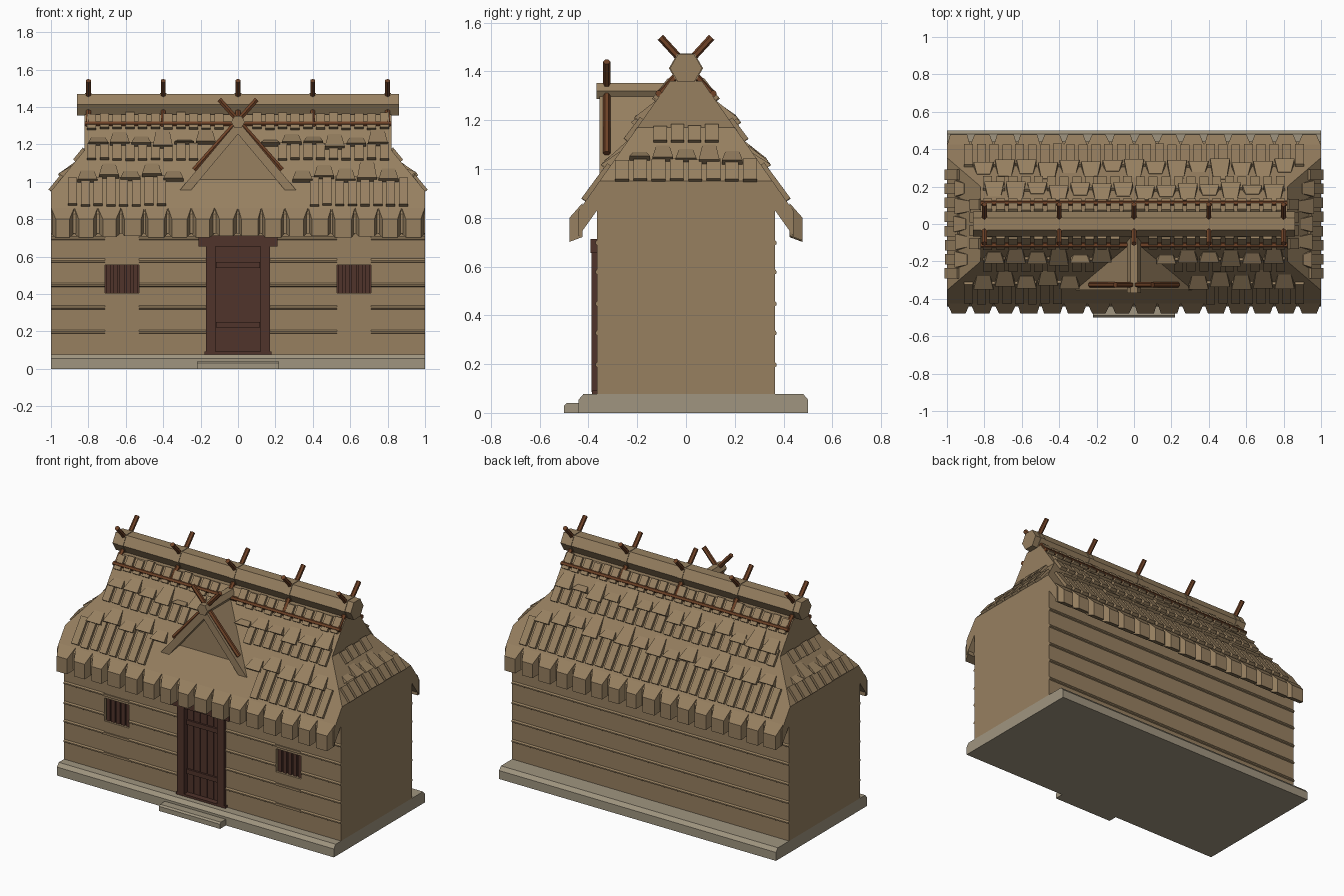
import bpy, bmesh, math, random
from mathutils import Vector

random.seed(4)
if "Cube" in bpy.data.objects:
    bpy.data.objects.remove(bpy.data.objects["Cube"])


def material(name, r, g, b):
    m = bpy.data.materials.new(name)
    m.use_nodes = True
    m.diffuse_color = (r, g, b, 1)
    m.node_tree.nodes["Principled BSDF"].inputs["Base Color"].default_value = (r, g, b, 1)
    return m


TAN = material("thatch tan", 0.31, 0.216, 0.118)
STONE = material("stone grey", 0.35, 0.30, 0.215)
POLE = material("pole brown", 0.16, 0.055, 0.02)
DARK = material("door dark brown", 0.08, 0.033, 0.024)


def finish(name, bm, mat):
    bmesh.ops.recalc_face_normals(bm, faces=bm.faces)
    mesh = bpy.data.meshes.new(name)
    bm.to_mesh(mesh)
    bm.free()
    mesh.materials.append(mat)
    ob = bpy.data.objects.new(name, mesh)
    bpy.context.collection.objects.link(ob)
    return ob


def loft(bm, ring_a, ring_b):
    """Close two matching rings of points into a solid."""
    a = [bm.verts.new(p) for p in ring_a]
    b = [bm.verts.new(p) for p in ring_b]
    bm.faces.new(a)
    bm.faces.new(b[::-1])
    for i in range(len(a)):
        j = (i + 1) % len(a)
        bm.faces.new((a[i], b[i], b[j], a[j]))


def box(bm, x0, x1, y0, y1, z0, z1):
    ring = [(x0, y0), (x1, y0), (x1, y1), (x0, y1)]
    loft(bm, [(x, y, z0) for x, y in ring], [(x, y, z1) for x, y in ring])


def prism_x(bm, profile, x0, x1):
    loft(bm, [(x0, y, z) for y, z in profile], [(x1, y, z) for y, z in profile])


def prism_y(bm, profile, y0, y1):
    loft(bm, [(x, y0, z) for x, z in profile], [(x, y1, z) for x, z in profile])


def rod(bm, start, end, radius, sides=6):
    start, end = Vector(start), Vector(end)
    d = (end - start).normalized()
    u = Vector((0, 1, 0)) if abs(d.y) < 0.9 else Vector((1, 0, 0))
    u = (u - d * u.dot(d)).normalized()
    v = d.cross(u)
    ring = [(u * math.cos(t) + v * math.sin(t)) * radius
            for t in (math.tau * i / sides for i in range(sides))]
    loft(bm, [start + o for o in ring], [end + o for o in ring])


def mirrored(half):
    return half + [(-a, b) for a, b in reversed(half)]


# Stone base and doorstep
bm = bmesh.new()
prism_x(bm, [(-0.44, 0), (-0.44, 0.055), (-0.42, 0.078), (0.48, 0.078), (0.5, 0.055), (0.5, 0)], -1, 1)
finish("stone_base", bm, STONE)
bm = bmesh.new()
prism_x(bm, [(-0.5, 0), (-0.5, 0.03), (-0.49, 0.04), (-0.44, 0.04), (-0.44, 0)], -0.22, 0.22)
finish("door_step", bm, STONE)

# Walls with openings cut for the door and windows
bm = bmesh.new()
box(bm, -1, 1, -0.365, 0.365, 0.078, 0.83)
walls = finish("walls", bm, TAN)
bm = bmesh.new()
box(bm, -0.14, 0.14, -0.5, -0.33, 0.085, 0.68)
for s in (-1, 1):
    box(bm, min(s * 0.53, s * 0.71), max(s * 0.53, s * 0.71), -0.5, -0.32, 0.405, 0.555)
cutter = finish("opening_cutter", bm, TAN)
cutter.hide_render = True
cut = walls.modifiers.new("openings", "BOOLEAN")
cut.operation, cut.object, cut.solver = "DIFFERENCE", cutter, "EXACT"
bpy.context.view_layer.objects.active = walls
bpy.ops.object.modifier_apply(modifier=cut.name)
bpy.data.objects.remove(cutter)

# Horizontal board ledges along front and back, broken by the door
bm = bmesh.new()
for z in (0.2, 0.33, 0.45, 0.58, 0.7):
    for s, x0, x1 in ((1, -1, 1), (-1, -1, -0.71), (-1, -0.53, -0.165),
                      (-1, 0.165, 0.53), (-1, 0.71, 1)):
        prism_x(bm, [(s * 0.36, z - 0.015), (s * 0.372, z - 0.008),
                     (s * 0.372, z), (s * 0.36, z + 0.015)], x0, x1)
    if not 0.4 < z < 0.56:
        for x in (-0.71, 0.53):
            box(bm, x, x + 0.18, -0.372, -0.36, z - 0.01, z + 0.005)
finish("wall_ledges", bm, TAN)

# Door, frame and window bars
bm = bmesh.new()
box(bm, -0.13, 0.13, -0.345, -0.332, 0.085, 0.66)
for i in range(5):
    x = -0.096 + i * 0.048
    box(bm, x - 0.022, x + 0.022, -0.353, -0.34, 0.095, 0.65)
for z in (0.235, 0.555):
    box(bm, -0.118, 0.118, -0.365, -0.345, z - 0.015, z + 0.015)
finish("door_panel", bm, DARK)
bm = bmesh.new()
box(bm, -0.21, 0.21, -0.392, -0.33, 0.655, 0.712)
box(bm, -0.178, 0.178, -0.385, -0.33, 0.078, 0.092)
for s in (-1, 1):
    box(bm, s * 0.145 - 0.025, s * 0.145 + 0.025, -0.388, -0.33, 0.085, 0.66)
finish("door_frame", bm, DARK)
bm = bmesh.new()
for s in (-1, 1):
    box(bm, s * 0.62 - 0.09, s * 0.62 + 0.09, -0.325, -0.318, 0.405, 0.555)
    for i in range(5):
        x = s * 0.62 - 0.072 + i * 0.036
        box(bm, x - 0.013, x + 0.013, -0.352, -0.325, 0.405, 0.555)
finish("window_bars", bm, DARK)

# Roof: hipped skirt below, straight gabled top above
SLOPE, HIP = 1.42, 1.22


def roof_y(z):
    return 0.066 + (1.36 - z) / SLOPE


bm = bmesh.new()
prism_x(bm, mirrored([(roof_y(1.17), 1.17), (roof_y(0.829), 0.829), (0.44, 0.725), (0.365, 0.83)]), -1, 1)
for s in (-1, 1):
    bmesh.ops.bisect_plane(bm, geom=bm.verts[:] + bm.edges[:] + bm.faces[:], clear_outer=True,
                           plane_co=(s, 0, 0.95), plane_no=(s * HIP, 0, 1))
    bmesh.ops.holes_fill(bm, edges=[e for e in bm.edges if e.is_boundary])
finish("roof_skirt", bm, TAN)
bm = bmesh.new()
prism_x(bm, mirrored([(0.066, 1.36), (roof_y(1.165), 1.165)]), -0.82, 0.82)
finish("roof_top", bm, TAN)

# Hanging thatch bundles along the eaves
bm = bmesh.new()
for s in (-1, 1):
    for i in range(16):
        x = -0.9375 + i * 0.125
        w = 0.04 + random.uniform(-0.006, 0.006)
        low = 0.7 + random.uniform(0, 0.012)
        inner = [(x - 0.061, s * 0.425, low + 0.02), (x + 0.061, s * 0.425, low + 0.02),
                 (x + 0.061, s * 0.425, 0.86), (x - 0.061, s * 0.425, 0.86)]
        outer = [(x - w, s * 0.478, low), (x + w, s * 0.478, low),
                 (x + w, s * 0.478, 0.8), (x - w, s * 0.478, 0.8)]
        loft(bm, inner, outer)
finish("eave_bundles", bm, TAN)


# Thatch strips and chunky wedges laid on each slope
def main_slope(s):
    n = Vector((0, s * SLOPE, 1)).normalized()
    return lambda u, z, h: Vector((u, s * roof_y(z), z)) + n * h


def end_slope(s):
    n = Vector((s * HIP, 0, 1)).normalized()
    return lambda u, z, h: Vector((s * (1 - (z - 0.95) / HIP), u, z)) + n * h


def thatch_row(bm, place, half, pitch, z0, z1, w0, w1, h0, h1, jitter, dormer=False):
    count = int(2 * half / pitch)
    for i in range(count):
        u = (i - (count - 1) / 2) * pitch
        if dormer and abs(u) < (1.33 - z0) / 1.19 + w0 * 0.4:
            continue
        a = z0 + random.uniform(-jitter, jitter)
        b = z1 + random.uniform(-jitter, jitter) + (jitter if i % 2 else -jitter)
        loft(bm, [place(u + k * w0 / 2, a, h) for k, h in ((-1, -0.01), (1, -0.01), (1, h0), (-1, h0))],
             [place(u + k * w1 / 2, b, h) for k, h in ((-1, -0.01), (1, -0.01), (1, h1), (-1, h1))])


strips, wedges = bmesh.new(), bmesh.new()
for s in (-1, 1):
    front = s < 0
    side, end = main_slope(s), end_slope(s)
    thatch_row(strips, side, 0.95, 0.068, 0.87, 1.02, 0.048, 0.048, 0.02, 0.016, 0.003, front)
    thatch_row(wedges, side, 0.9, 0.115, 1.01, 1.085, 0.105, 0.07, 0.034, 0.002, 0.015, front)
    thatch_row(strips, side, 0.84, 0.068, 1.115, 1.2, 0.048, 0.048, 0.02, 0.016, 0.003, front)
    thatch_row(wedges, side, 0.82, 0.115, 1.185, 1.25, 0.105, 0.07, 0.034, 0.002, 0.015, front)
    thatch_row(strips, side, 0.82, 0.068, 1.28, 1.36, 0.048, 0.048, 0.018, 0.014, 0.003, front)
    thatch_row(strips, end, 0.3, 0.075, 0.95, 1.03, 0.056, 0.056, 0.016, 0.016, 0.002)
    thatch_row(wedges, end, 0.25, 0.095, 1.025, 1.085, 0.085, 0.055, 0.028, 0.002, 0.012)
    thatch_row(strips, end, 0.16, 0.07, 1.11, 1.17, 0.055, 0.055, 0.016, 0.016, 0.002)
finish("thatch_strips", strips, TAN)
finish("thatch_wedges", wedges, TAN)

# Front dormer: recessed gable, sloping slabs and small ridge
bm = bmesh.new()
prism_y(bm, [(-0.29, 0.957), (0.29, 0.957), (0, 1.3)], -0.31, -0.05)
finish("dormer_gable", bm, TAN)
bm = bmesh.new()
prism_y(bm, [(0.31, 0.957), (0, 1.326), (-0.31, 0.957), (-0.25, 0.957), (0, 1.255), (0.25, 0.957)],
        -0.354, -0.05)
finish("dormer_roof", bm, TAN)
bm = bmesh.new()
rod(bm, (0, -0.368, 1.32), (0, -0.05, 1.32), 0.037)
finish("dormer_ridge", bm, TAN)

# Main ridge beam with ties
bm = bmesh.new()
rod(bm, (-0.86, 0, 1.413), (0.86, 0, 1.413), 0.066)
POLE_X = (-0.8, -0.4, 0, 0.4, 0.8)
for x in POLE_X:
    rod(bm, (x - 0.018, 0, 1.413), (x + 0.018, 0, 1.413), 0.07)
finish("ridge_beam", bm, TAN)

# Crossed poles and long rails
bm = bmesh.new()
for s in (-1, 1):
    for x in POLE_X:
        rod(bm, (x, -s * 0.105, 1.54), (x, s * 0.115, 1.3), 0.015)
    rod(bm, (-0.82, s * 0.112, 1.31), (0.82, s * 0.112, 1.31), 0.014)
finish("ridge_poles", bm, POLE)
bm = bmesh.new()
for s in (-1, 1):
    rod(bm, (s * 0.1, -0.325, 1.44), (-s * 0.235, -0.325, 1.064), 0.015)
finish("dormer_poles", bm, POLE)
